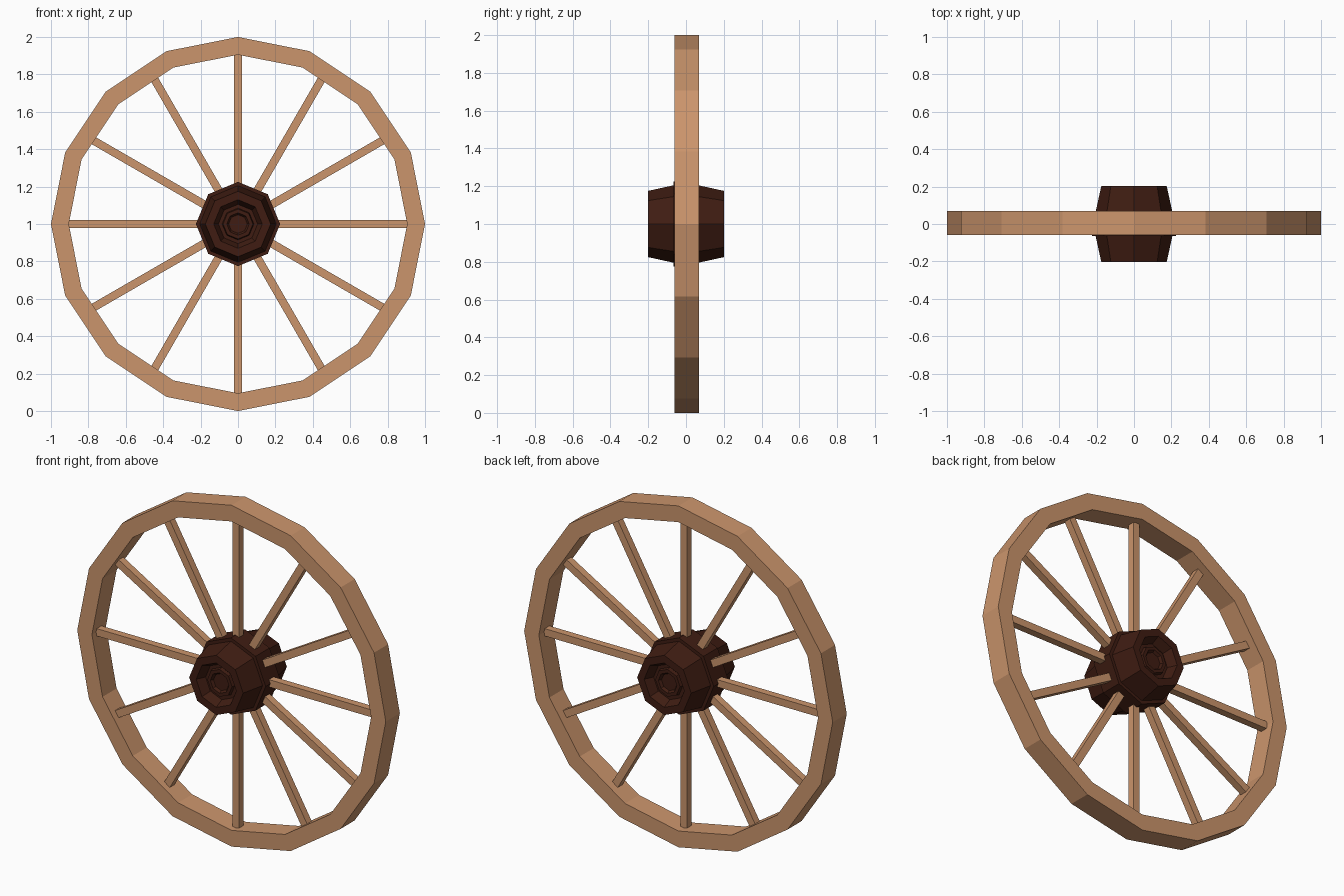
import bpy, bmesh
from math import sin, cos, pi
from mathutils import Matrix

if "Cube" in bpy.data.objects:
    bpy.data.objects.remove(bpy.data.objects["Cube"])

AXLE_Z = 1.0


def material(name, rgb):
    m = bpy.data.materials.new(name)
    m.diffuse_color = (*rgb, 1)
    m.use_nodes = True
    m.node_tree.nodes["Principled BSDF"].inputs["Base Color"].default_value = m.diffuse_color
    return m


def finish(name, bm, mat):
    bmesh.ops.recalc_face_normals(bm, faces=bm.faces)
    me = bpy.data.meshes.new(name)
    bm.to_mesh(me)
    bm.free()
    me.materials.append(mat)
    ob = bpy.data.objects.new(name, me)
    ob.location.z = AXLE_Z
    bpy.context.collection.objects.link(ob)
    return ob


def lathe(name, profile, sides, mat, closed):
    """Spin (radius, y) points around the y axis; open profiles get end caps."""
    bm = bmesh.new()
    rings = [[bm.verts.new((r * sin(2 * pi * i / sides), y, r * cos(2 * pi * i / sides)))
              for i in range(sides)] for r, y in profile]
    pairs = list(zip(rings, rings[1:]))
    if closed:
        pairs.append((rings[-1], rings[0]))
    else:
        bm.faces.new(rings[0])
        bm.faces.new(rings[-1])
    for a, b in pairs:
        for i in range(sides):
            j = (i + 1) % sides
            bm.faces.new((a[i], a[j], b[j], b[i]))
    return finish(name, bm, mat)


wood = material("light_wood", (0.60, 0.30, 0.15))
dark = material("dark_wood", (0.05, 0.012, 0.006))

# Rim: sixteen-sided ring
lathe("rim", [(1.0, -0.06), (1.0, 0.07), (0.905, 0.07), (0.905, -0.06)], 16, wood, True)

# Hub: octagonal barrel with raised collar and a recessed axle at each end
half = [(0.05, -0.155), (0.06, -0.17), (0.08, -0.17), (0.085, -0.15), (0.105, -0.15),
        (0.13, -0.202), (0.175, -0.202), (0.205, -0.065), (0.225, -0.065)]
lathe("hub", half + [(r, -y) for r, y in reversed(half)], 8, dark, False)

# Spokes: twelve square bars from hub to rim
INNER, OUTER, WIDTH = 0.15, 0.905, 0.043
for k in range(12):
    bm = bmesh.new()
    bmesh.ops.create_cube(bm, size=1, matrix=Matrix.Rotation(k * pi / 6, 4, 'Y')
                          @ Matrix.Translation((0, 0, (INNER + OUTER) / 2))
                          @ Matrix.Diagonal((WIDTH, WIDTH, OUTER - INNER, 1)))
    finish(f"spoke_{k + 1}", bm, wood)
